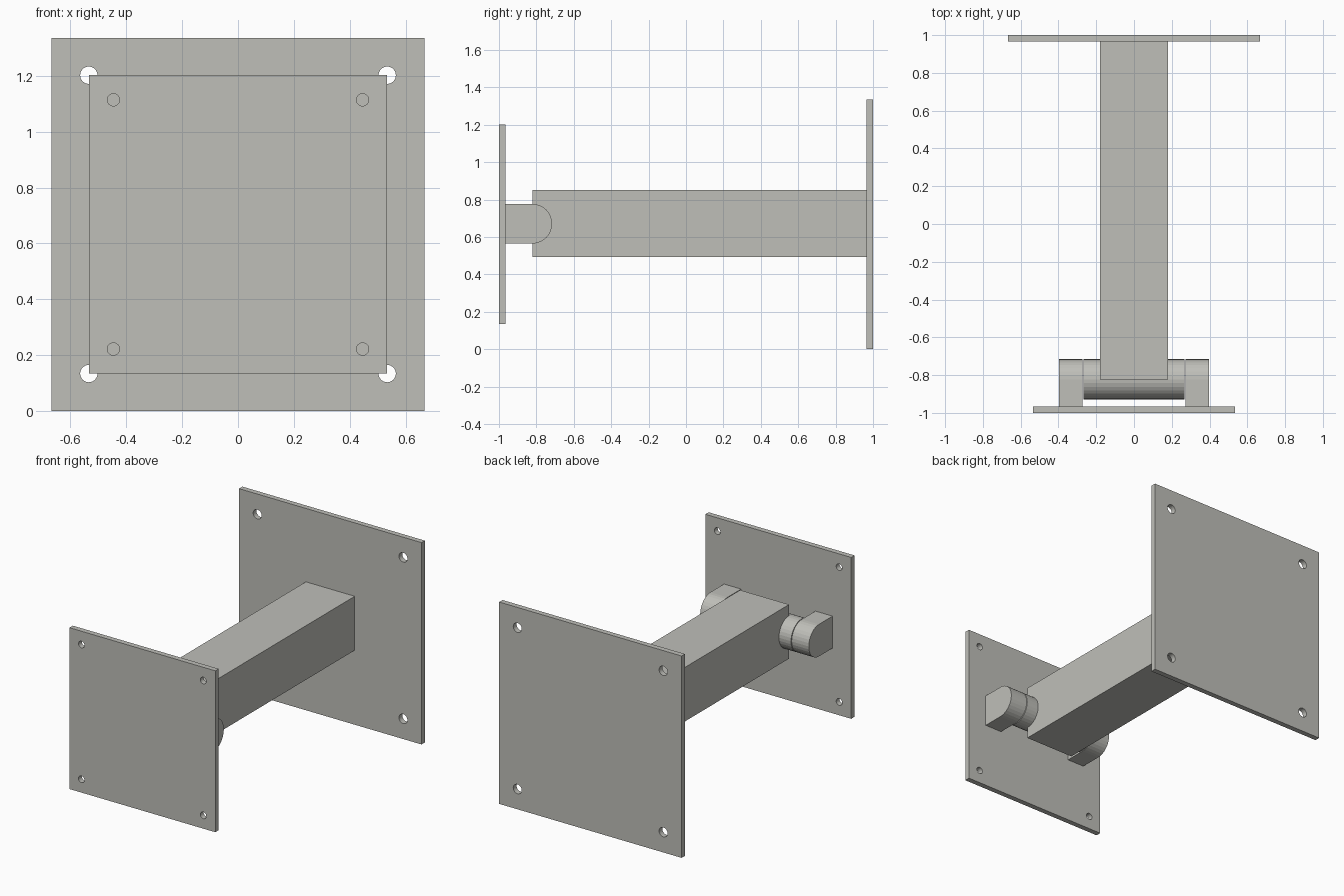
import bpy
import bmesh
import math
from mathutils import Matrix, Vector

cube = bpy.data.objects.get("Cube")
if cube:
    bpy.data.objects.remove(cube, do_unlink=True)

# Single painted-metal colour
colour = (0.52, 0.52, 0.485, 1)
grey = bpy.data.materials.new("warm grey metal")
grey.use_nodes = True
grey.diffuse_color = colour
grey.node_tree.nodes["Principled BSDF"].inputs["Base Color"].default_value = colour

MID = 0.668          # height of the arm axis
PIVOT = -0.822       # y of the hinge axis
RADIUS = 0.106       # hinge radius
THICK = 0.035        # plate thickness

# Local profile axes mapped to the model's axes
FACING_Y = Matrix(((1, 0, 0), (0, 0, -1), (0, 1, 0))).to_4x4()
FACING_X = Matrix(((0, 0, 1), (1, 0, 0), (0, 1, 0))).to_4x4()


def arc(cx, cy, r, start=0, sweep=2 * math.pi, steps=32):
    count = steps if sweep >= 2 * math.pi else steps + 1
    return [(cx + r * math.cos(start + sweep * i / steps),
             cy + r * math.sin(start + sweep * i / steps)) for i in range(count)]


def rectangle(w, h):
    return [(-w, -h), (w, -h), (w, h), (-w, h)]


def extrude(name, outlines, depth, axes, centre):
    """Extrude closed outlines (the first is the border, the rest are holes)."""
    curve = bpy.data.curves.new(name + "_profile", 'CURVE')
    curve.dimensions = '2D'
    curve.fill_mode = 'BOTH'
    curve.extrude = depth / 2
    for outline in outlines:
        spline = curve.splines.new('POLY')
        spline.points.add(len(outline) - 1)
        for point, (x, y) in zip(spline.points, outline):
            point.co = (x, y, 0, 1)
        spline.use_cyclic_u = True
    helper = bpy.data.objects.new(name + "_profile", curve)
    mesh = bpy.data.meshes.new_from_object(helper)
    bpy.data.objects.remove(helper)
    bpy.data.curves.remove(curve)

    bm = bmesh.new()
    bm.from_mesh(mesh)
    bmesh.ops.remove_doubles(bm, verts=bm.verts, dist=1e-5)
    bmesh.ops.transform(bm, matrix=axes, verts=bm.verts)
    bmesh.ops.recalc_face_normals(bm, faces=bm.faces)
    for face in bm.faces:
        face.smooth = False
    bm.to_mesh(mesh)
    bm.free()
    mesh.name = name
    mesh.materials.clear()
    mesh.materials.append(grey)
    obj = bpy.data.objects.new(name, mesh)
    obj.location = Vector(centre)
    bpy.context.collection.objects.link(obj)
    return obj


def plate(name, half, hole_offset, hole_radius, y):
    holes = [arc(sx * hole_offset, sz * hole_offset, hole_radius)
             for sx in (-1, 1) for sz in (-1, 1)]
    extrude(name, [rectangle(half, half)] + holes, THICK, FACING_Y, (0, y, MID))


# Mounting plates with corner bolt holes
plate("wall_plate", 0.668, 0.534, 0.031, 1 - THICK / 2)
plate("front_plate", 0.534, 0.446, 0.022, -1 + THICK / 2)

# Square arm from the hinge to the wall plate
arm_end = 1 - THICK
extrude("arm", [rectangle(0.179, 0.179)], arm_end - PIVOT, FACING_Y,
        (0, (arm_end + PIVOT) / 2, MID + 0.003))

# Hinge barrel through the end of the arm
extrude("hinge_barrel", [arc(0, 0, RADIUS)], 0.536, FACING_X, (0, PIVOT, MID + 0.003))

# Round-ended brackets joining the barrel to the front plate
back = -1 + THICK - PIVOT
lug = [(back, -RADIUS)] + arc(0, 0, RADIUS, -math.pi / 2, math.pi, 16) + [(back, RADIUS)]
for side, sx in (("left", 1), ("right", -1)):
    extrude(side + "_bracket", [lug], 0.125, FACING_X, (sx * 0.335, PIVOT, MID + 0.003))
